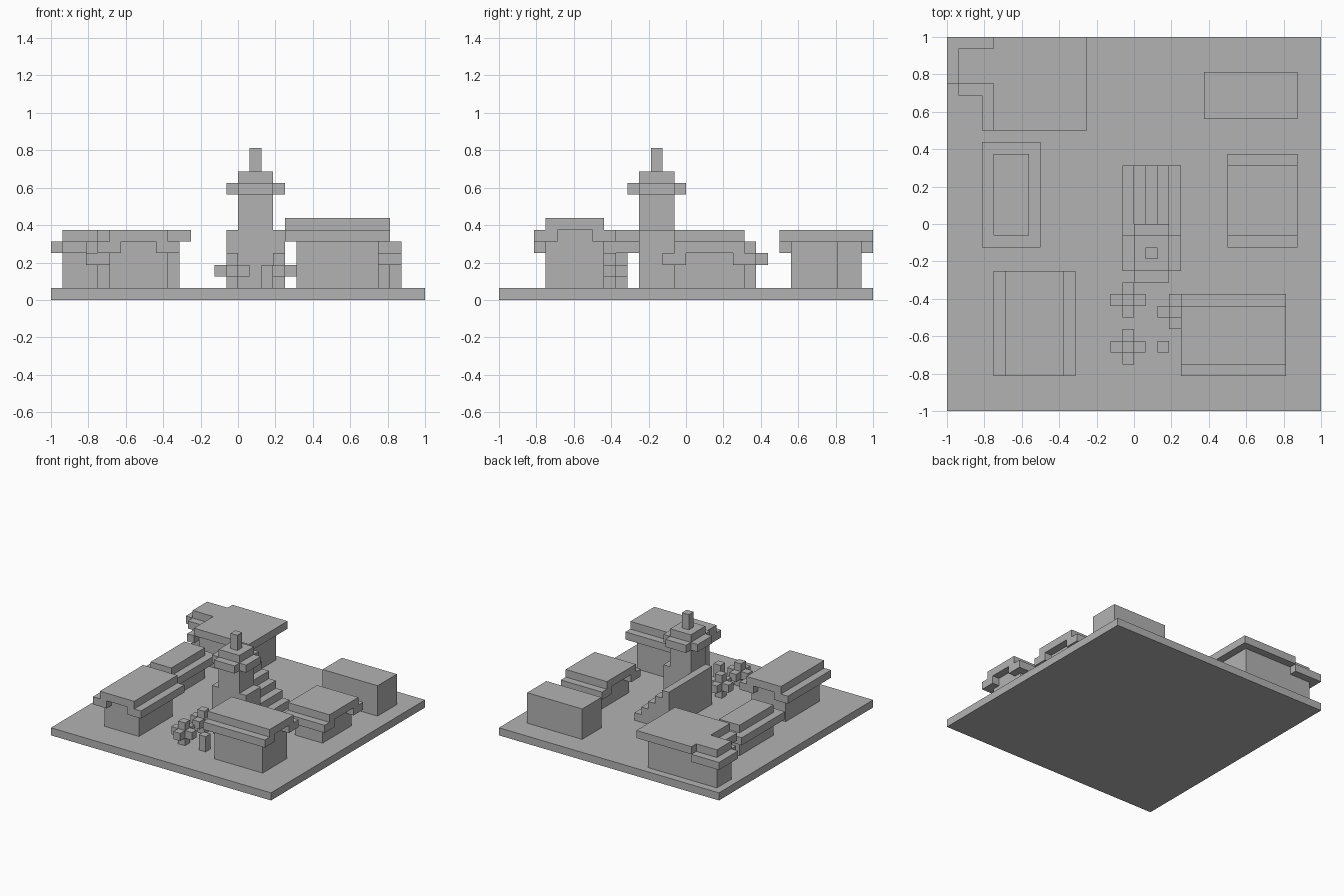
import bpy, bmesh
from mathutils import Matrix, Vector

U = 1 / 16  # size of one block

cube = bpy.data.objects.get("Cube")
if cube:
    bpy.data.objects.remove(cube, do_unlink=True)

stone = bpy.data.materials.new("stone grey")
stone.use_nodes = True
GREY = (0.45, 0.45, 0.45, 1)
stone.diffuse_color = GREY
stone.node_tree.nodes["Principled BSDF"].inputs["Base Color"].default_value = GREY


def part(name, *boxes):
    """One object from boxes given in blocks as (x0, x1, y0, y1, z0, z1)."""
    bm = bmesh.new()
    for x0, x1, y0, y1, z0, z1 in boxes:
        low, high = Vector((x0, y0, z0)) * U, Vector((x1, y1, z1)) * U
        place = Matrix.Translation((low + high) / 2) @ Matrix.Diagonal((*(high - low), 1))
        bmesh.ops.create_cube(bm, size=1, matrix=place)
    mesh = bpy.data.meshes.new(name)
    bm.to_mesh(mesh)
    bm.free()
    mesh.materials.append(stone)
    obj = bpy.data.objects.new(name, mesh)
    bpy.context.collection.objects.link(obj)


def gable_house(name, a0, a1, b0, b1, eave, ridge_on_x=True):
    """House with the ridge along a, stepped roof across b, eaves starting at height eave."""
    def box(p, q, r, s, z0, z1):
        return (p, q, r, s, z0, z1) if ridge_on_x else (r, s, p, q, z0, z1)
    part(name + "_walls",
         box(a0 + 1, a1 - 1, b0 + 1, b1 - 1, 1, eave),
         box(a0 + 1, a1 - 1, b0 + 2, b1 - 2, eave, eave + 1))
    part(name + "_roof",
         box(a0, a1, b0, b0 + 2, eave, eave + 1),
         box(a0, a1, b1 - 2, b1, eave, eave + 1),
         box(a0, a1, b0 + 1, b1 - 1, eave + 1, eave + 2))


def plant(name, x, y):
    """Stalk with four side arms, in the block at x, y."""
    part(name, (x, x + 1, y, y + 1, 1, 4),
         (x - 1, x + 2, y, y + 1, 2, 3),
         (x, x + 1, y - 1, y + 2, 2, 3))


# Ground
part("ground", (-16, 16, -16, 16, 0, 1))

# Gabled houses
gable_house("front_left_house", 4, 13, -13, -6, 5)
gable_house("front_right_house", -13, -4, -12, -5, 4, ridge_on_x=False)
gable_house("side_house", 8, 14, -2, 6, 3)

# Narrow house with a stepped hip roof
part("narrow_house_walls", (-12, -9, -1, 6, 1, 3))
part("narrow_house_roof", (-13, -8, -2, 7, 3, 4), (-12, -9, -1, 6, 4, 5))

# Corner house with a notched plan
part("corner_house_walls", (-15, -5, 12, 15, 1, 5), (-12, -5, 9, 12, 1, 5))
part("corner_house_eaves", (-16, -12, 12, 16, 4, 5),
     (-15, -12, 11, 12, 4, 5), (-13, -12, 8, 11, 4, 5))
part("corner_house_roof", (-12, -4, 8, 16, 5, 6), (-15, -12, 12, 15, 5, 6))

# Plain block building
part("block_building", (6, 14, 9, 13, 1, 5))

# Tower with a cross-shaped balcony, a spire and a staircase behind
part("tower_base", (-1, 4, -4, -1, 1, 6))
part("tower_shaft", (0, 3, -4, -1, 6, 11))
part("tower_balcony", (-1, 4, -4, -1, 9, 10), (0, 3, -5, 0, 9, 10))
part("tower_spire", (1, 2, -3, -2, 11, 13))
part("tower_stairs", *[(i - 1, i, -1, 5, 1, 6 - i) for i in range(5)])

# Garden
for number, (x, y) in enumerate([(-1, -7), (-1, -11), (3, -8)], 1):
    plant(f"plant_{number}", x, y)
part("garden_post", (2, 3, -11, -10, 1, 3))
